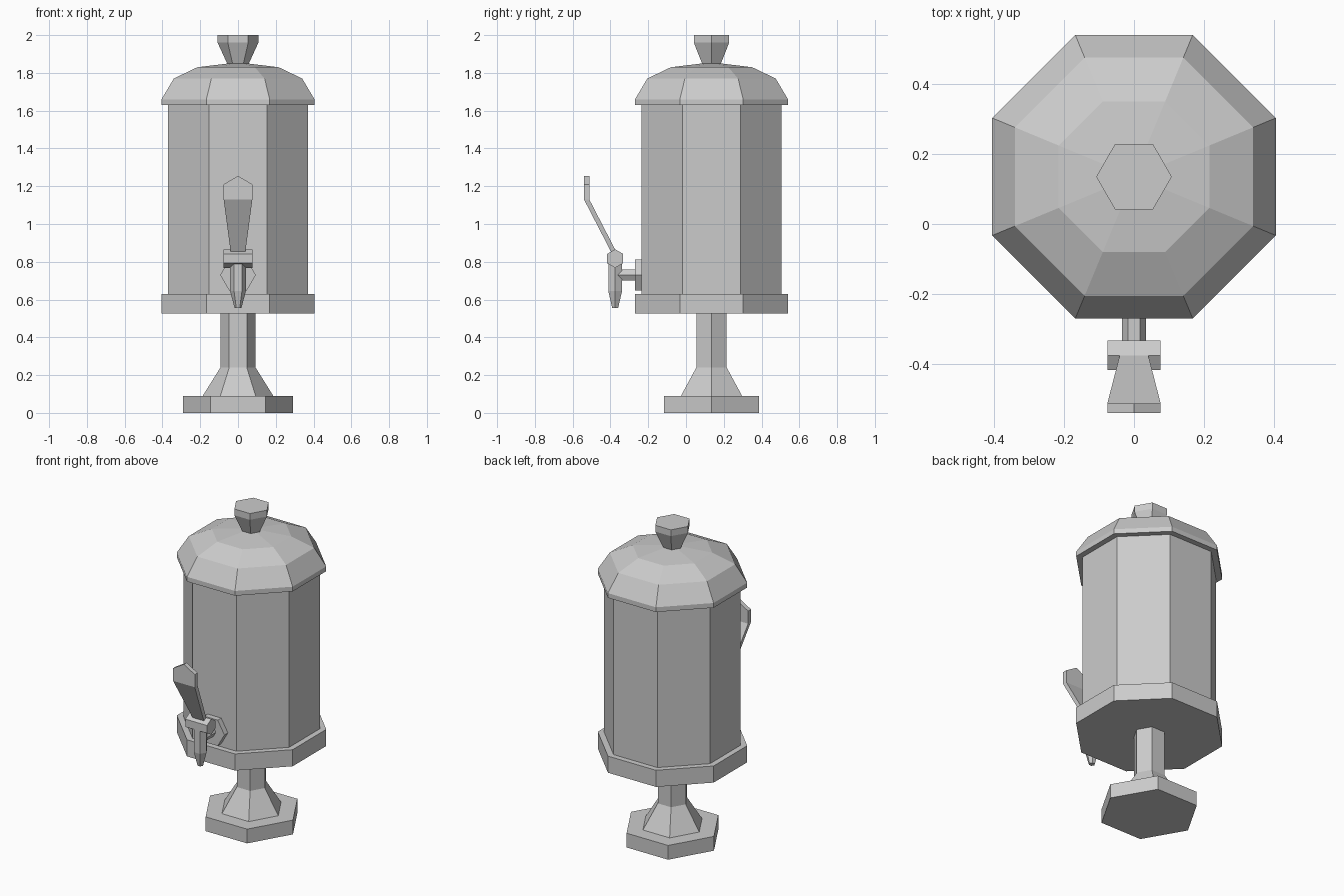
import bpy, bmesh
from math import pi, cos, sin
from mathutils import Matrix, Vector

old = bpy.data.objects.get("Cube")
if old:
    bpy.data.objects.remove(old, do_unlink=True)

GREY = (0.6, 0.6, 0.6, 1)
metal = bpy.data.materials.new("plain grey metal")
metal.use_nodes = True
metal.diffuse_color = GREY
metal.node_tree.nodes["Principled BSDF"].inputs["Base Color"].default_value = GREY

AXIS_Y = 0.135   # centre line of the tank
TAP_Y = -0.375   # centre line of the spout
TAP_Z = 0.73


def finish(name, bm):
    bmesh.ops.recalc_face_normals(bm, faces=bm.faces)
    mesh = bpy.data.meshes.new(name)
    bm.to_mesh(mesh)
    bm.free()
    mesh.materials.append(metal)
    obj = bpy.data.objects.new(name, mesh)
    bpy.context.collection.objects.link(obj)
    return obj


def turned(name, profile, sides, origin, rotation=None, flats=False):
    """Capped faceted solid from (height, radius) rings; flats: radius is to the flats."""
    bm = bmesh.new()
    phase = pi / sides if flats else 0
    scale = 1 / cos(pi / sides) if flats else 1
    place = Matrix.Translation(origin) @ (rotation or Matrix())
    rings = []
    for h, r in profile:
        angles = [phase + 2 * pi * i / sides for i in range(sides)]
        rings.append([bm.verts.new(place @ Vector((r * scale * cos(a), r * scale * sin(a), h)))
                      for a in angles])
    for low, high in zip(rings, rings[1:]):
        for i in range(sides):
            j = (i + 1) % sides
            bm.faces.new((low[i], low[j], high[j], high[i]))
    bm.faces.new(rings[0])
    bm.faces.new(rings[-1])
    return finish(name, bm)


centre = (0, AXIS_Y, 0)

# Hexagonal pedestal
turned("foot", [(0, 0.29), (0.09, 0.29)], 6, centre)
turned("stem", [(0.09, 0.187), (0.24, 0.093), (0.53, 0.093)], 6, centre)

# Octagonal tank with rim and domed lid
turned("tank_rim", [(0.525, 0.405), (0.63, 0.405)], 8, centre, flats=True)
turned("tank", [(0.6, 0.37), (1.65, 0.37)], 8, centre, flats=True)
turned("lid", [(1.63, 0.405), (1.66, 0.405), (1.77, 0.34), (1.83, 0.215), (1.85, 0.05)],
       8, centre, flats=True)
turned("lid_knob", [(1.84, 0.053), (1.96, 0.108), (2.0, 0.108)], 6, centre)

# Tap: wall plate, pipe, spout and crossbar
forward = Matrix.Rotation(pi / 2, 4, 'X')
sideways = Matrix.Rotation(pi / 2, 4, 'Y')
turned("tap_plate", [(0.22, 0.094), (0.27, 0.094)], 6, (0, 0, TAP_Z), forward)
turned("tap_pipe", [(0.26, 0.034), (0.365, 0.034)], 6, (0, 0, TAP_Z), forward)
turned("tap_spout", [(0.555, 0.018), (0.645, 0.042), (0.8, 0.042)], 6, (0, TAP_Y, 0))
turned("tap_crossbar", [(-0.076, 0.049), (0.076, 0.049)], 6, (0, TAP_Y, 0.817), sideways)

# Leaning lever with a pointed upright paddle: (half width, front y, z)
bm = bmesh.new()
half = [(0.036, -0.385, 0.83), (0.076, -0.54, 1.13), (0.076, -0.54, 1.21)]
outline = ([(-x, y, z) for x, y, z in half] + [(0, -0.54, 1.255)] + half[::-1])
front = [bm.verts.new(p) for p in outline]
back = [bm.verts.new((x, y + 0.028, z)) for x, y, z in outline]
for side in (front, back):
    bm.faces.new((side[0], side[1], side[5], side[6]))
    bm.faces.new(side[1:6])
for i in range(len(front)):
    j = (i + 1) % len(front)
    bm.faces.new((front[i], front[j], back[j], back[i]))
finish("tap_lever", bm)
